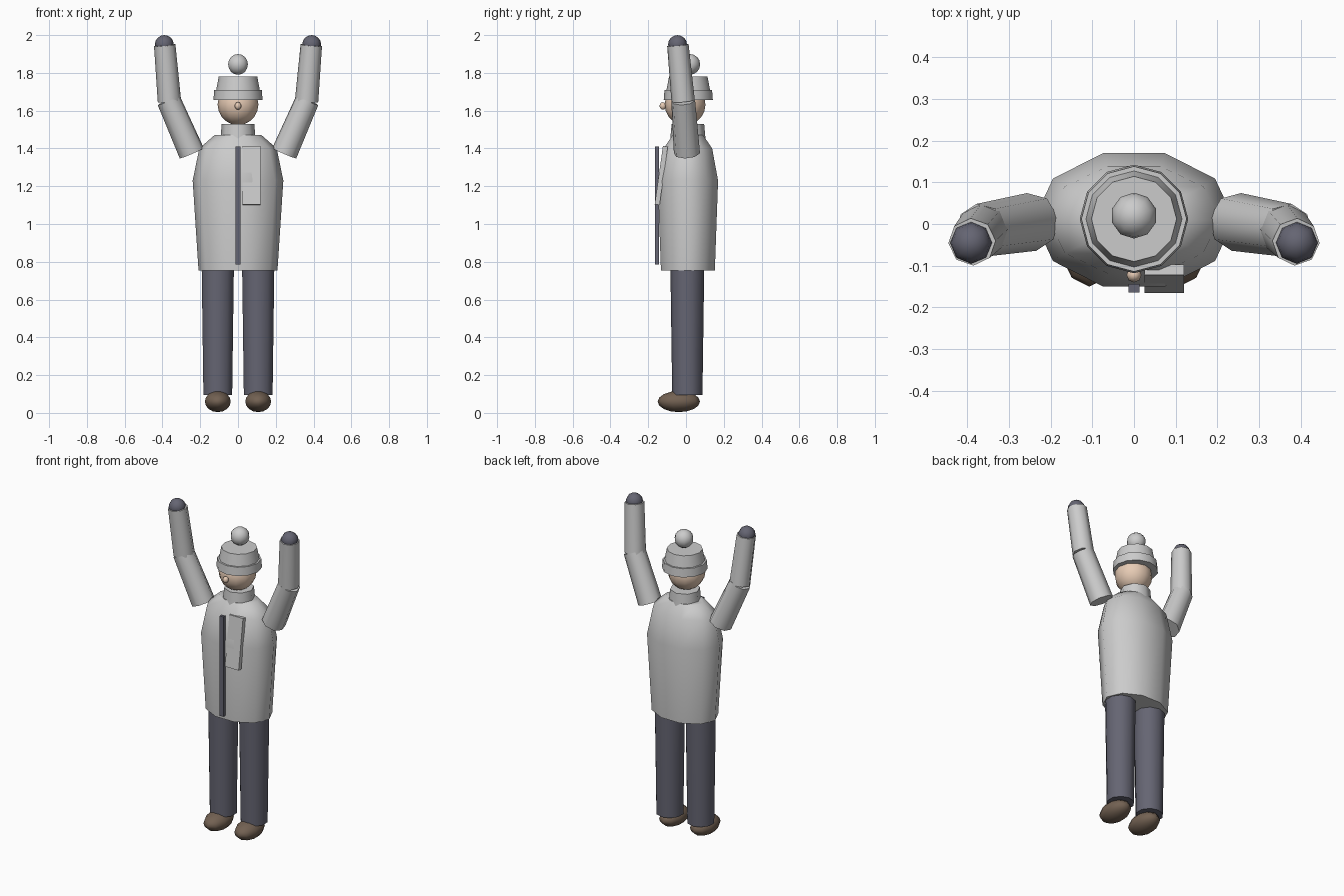
import bpy, math
from mathutils import Vector

if "Cube" in bpy.data.objects:
    bpy.data.objects.remove(bpy.data.objects["Cube"])


def material(name, rgb):
    m = bpy.data.materials.new(name)
    m.diffuse_color = (*rgb, 1)
    m.use_nodes = True
    m.node_tree.nodes["Principled BSDF"].inputs["Base Color"].default_value = m.diffuse_color
    return m


NAVY = material("navy", (0.13, 0.13, 0.17))
BROWN = material("brown", (0.17, 0.12, 0.085))
SKIN = material("skin", (0.80, 0.60, 0.46))


def finish(ob, name, mat=None):
    ob.name = name
    if mat:
        ob.data.materials.append(mat)
    bpy.ops.object.select_all(action='DESELECT')
    ob.select_set(True)
    bpy.context.view_layer.objects.active = ob
    bpy.ops.object.shade_smooth_by_angle(angle=math.radians(50))
    return ob


def tube(name, a, b, r1, r2, sides, mat=None):
    """Tapered cylinder from point a to point b."""
    a, b = Vector(a), Vector(b)
    d = b - a
    bpy.ops.mesh.primitive_cone_add(vertices=sides, radius1=r1, radius2=r2, depth=d.length,
                                    location=(a + b) / 2,
                                    rotation=d.to_track_quat('Z', 'Y').to_euler())
    return finish(bpy.context.object, name, mat)


def ball(name, loc, radii, seg, rings, mat=None):
    bpy.ops.mesh.primitive_uv_sphere_add(segments=seg, ring_count=rings, radius=1, location=loc)
    ob = bpy.context.object
    ob.scale = radii
    return finish(ob, name, mat)


def box(name, loc, size, tilt=0, mat=None):
    bpy.ops.mesh.primitive_cube_add(size=1, location=loc, rotation=(tilt, 0, 0))
    ob = bpy.context.object
    ob.scale = size
    return finish(ob, name, mat)


def loft(name, rings, sides, cy):
    """Stacked elliptical rings given as (z, rx, ry)."""
    verts, faces = [], []
    for z, rx, ry in rings:
        for i in range(sides):
            t = 2 * math.pi * i / sides
            verts.append((rx * math.cos(t), cy + ry * math.sin(t), z))
    for k in range(len(rings) - 1):
        for i in range(sides):
            j = (i + 1) % sides
            p, q = k * sides, (k + 1) * sides
            faces.append((p + i, p + j, q + j, q + i))
    faces.append(tuple(reversed(range(sides))))
    faces.append(tuple(range((len(rings) - 1) * sides, len(rings) * sides)))
    me = bpy.data.meshes.new(name)
    me.from_pydata(verts, [], faces)
    ob = bpy.data.objects.new(name, me)
    bpy.context.collection.objects.link(ob)
    return finish(ob, name)


# Jacket body, collar, zip and tilted chest flap
loft("jacket", [(0.755, 0.209, 0.15), (1.23, 0.24, 0.168),
                (1.40, 0.205, 0.135), (1.47, 0.125, 0.085)], 10, 0.01)
tube("collar", (0, 0.01, 1.42), (0, 0.01, 1.53), 0.096, 0.086, 8)
box("zip", (0, -0.154, 1.098), (0.026, 0.02, 0.626), mat=NAVY)
box("chest_flap", (0.0725, -0.131, 1.257), (0.095, 0.026, 0.312), math.radians(-8))

# Head, nose and bobble hat
ball("head", (0, -0.005, 1.632), (0.108, 0.108, 0.108), 12, 10, SKIN)
ball("nose", (0, -0.122, 1.625), (0.018, 0.018, 0.02), 8, 6, SKIN)
tube("hat_brim", (0, 0.012, 1.657), (0, 0.012, 1.71), 0.13, 0.126, 12)
tube("hat_crown", (0, 0.012, 1.70), (0, 0.012, 1.78), 0.117, 0.102, 12)
ball("hat_bobble", (0, 0.02, 1.845), (0.055, 0.055, 0.055), 10, 8)

# Raised arms, mittens, legs and shoes on both sides
for side, s in (("left", 1), ("right", -1)):
    tube(side + "_upper_arm", (s * 0.245, 0.005, 1.375), (s * 0.367, -0.015, 1.655),
         0.07, 0.064, 8)
    tube(side + "_forearm", (s * 0.363, -0.015, 1.65), (s * 0.388, -0.043, 1.947),
         0.062, 0.057, 8)
    ball(side + "_mitten", (s * 0.39, -0.045, 1.95), (0.05, 0.05, 0.05), 8, 8, NAVY)
    tube(side + "_leg", (s * 0.107, 0.007, 0.095), (s * 0.107, 0.007, 0.80),
         0.08, 0.09, 10, NAVY)
    ball(side + "_shoe", (s * 0.107, -0.038, 0.06), (0.072, 0.112, 0.056), 10, 8, BROWN)
